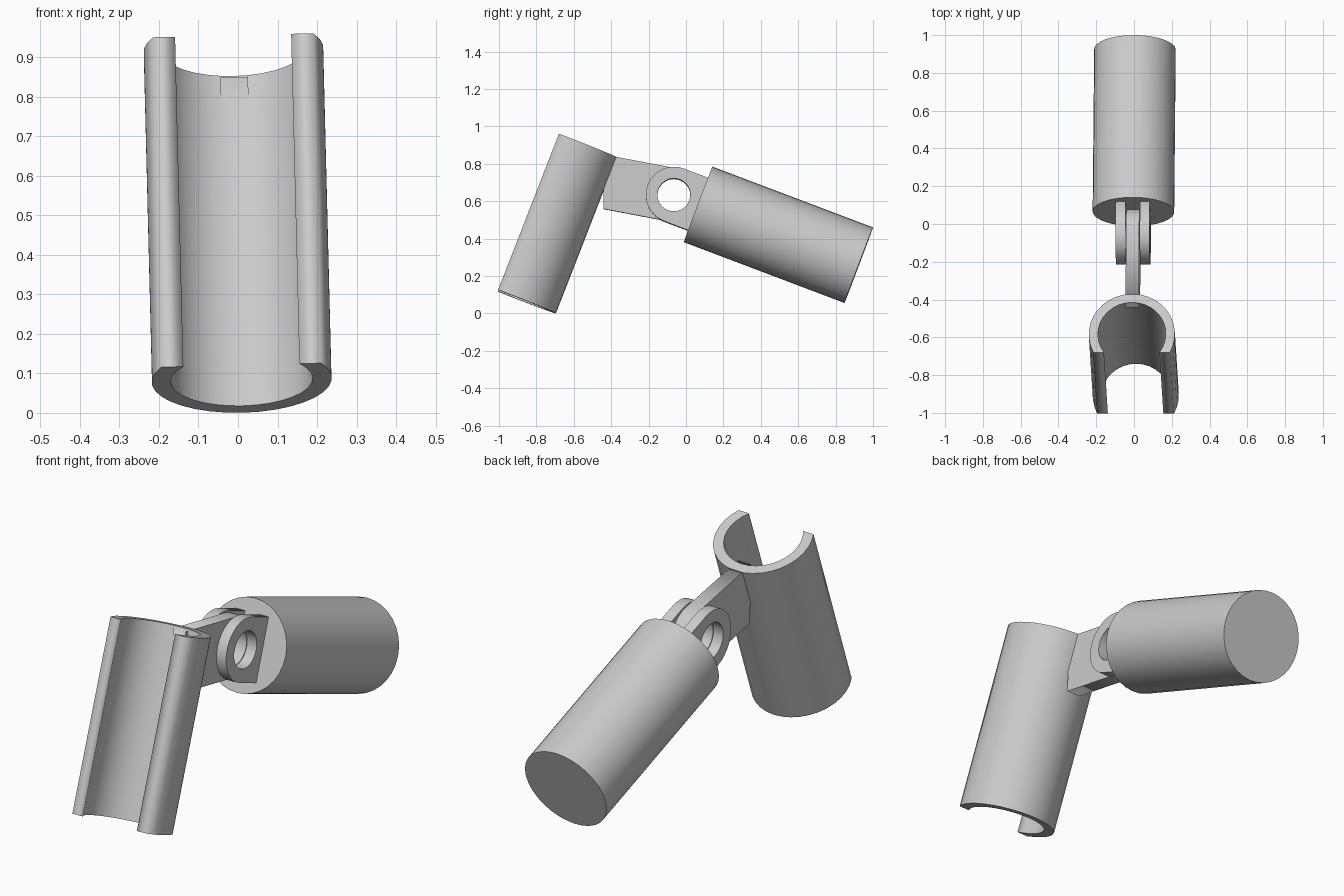
import bpy
from math import sin, cos, asin, pi, degrees
from mathutils import Matrix, Vector

if "Cube" in bpy.data.objects:
    bpy.data.objects.remove(bpy.data.objects["Cube"])

# whole model leans about 1.4 degrees sideways around its middle
LEAN = (Matrix.Translation((0, 0, 0.46)) @ Matrix.Rotation(-0.025, 4, 'Y')
        @ Matrix.Translation((0, 0, -0.46)))
X = Vector((1, 0, 0))
PIVOT = Vector((0, -0.065, 0.632))


def arc(r, a0, a1, n):
    return [(r * cos(a0 + (a1 - a0) * i / n), r * sin(a0 + (a1 - a0) * i / n))
            for i in range(n + 1)]


def prism(name, loops, depth, origin, ax, ay):
    """Filled 2D outline (with holes) extruded symmetrically along ax x ay."""
    cu = bpy.data.curves.new(name, 'CURVE')
    cu.dimensions = '2D'
    cu.fill_mode = 'BOTH'
    cu.extrude = depth / 2
    for pts in loops:
        sp = cu.splines.new('POLY')
        sp.points.add(len(pts) - 1)
        for p, (u, v) in zip(sp.points, pts):
            p.co = (u, v, 0, 1)
        sp.use_cyclic_u = True
    ob = bpy.data.objects.new(name, cu)
    bpy.context.collection.objects.link(ob)
    rot = Matrix((ax, ay, ax.cross(ay))).transposed().to_4x4()
    ob.matrix_world = LEAN @ Matrix.Translation(origin) @ rot
    bpy.ops.object.select_all(action='DESELECT')
    ob.select_set(True)
    bpy.context.view_layer.objects.active = ob
    bpy.ops.object.convert(target='MESH')
    return ob


def lug(name, r, along, end_low, end_high, thickness, x):
    """Round-ended plate with a pin hole, running from the pivot along a direction."""
    side = X.cross(along)
    outline = arc(r, pi / 2, 3 * pi / 2, 16) + [(end_low, -r), (end_high, r)]
    hole = arc(0.088, 0, 2 * pi, 32)[:-1]
    prism(name, [outline, hole], thickness, PIVOT + X * x, along, side)


# solid round handle
d = Vector((0, 0.935, -0.354)).normalized()
prism("handle", [arc(0.216, 0, 2 * pi, 32)[:-1]], 0.918,
      PIVOT + d * (0.139 + 0.459), X, d.cross(X))

# fork lugs on the handle
for s, label in ((-1, "left"), (1, "right")):
    lug("fork_" + label, 0.15, d, 0.155, 0.155, 0.052, s * 0.064)

# C-shaped clip, open towards the front
u = Vector((0, 0.363, 0.932)).normalized()
R, r, cut = 0.228, 0.18, 0.104
ao, ai = asin(cut / R), asin(cut / r)
outline = arc(R, -ao, pi + ao, 22) + arc(r, pi + ai, -ai, 22)
prism("clip", [outline], 0.896, Vector((0, -0.745, 0.5005)), X, u.cross(X))

# tongue joining the clip to the fork
t = Vector((0, -0.982, 0.187)).normalized()
lug("tongue", 0.143, t, 0.41, 0.355, 0.07, 0)
